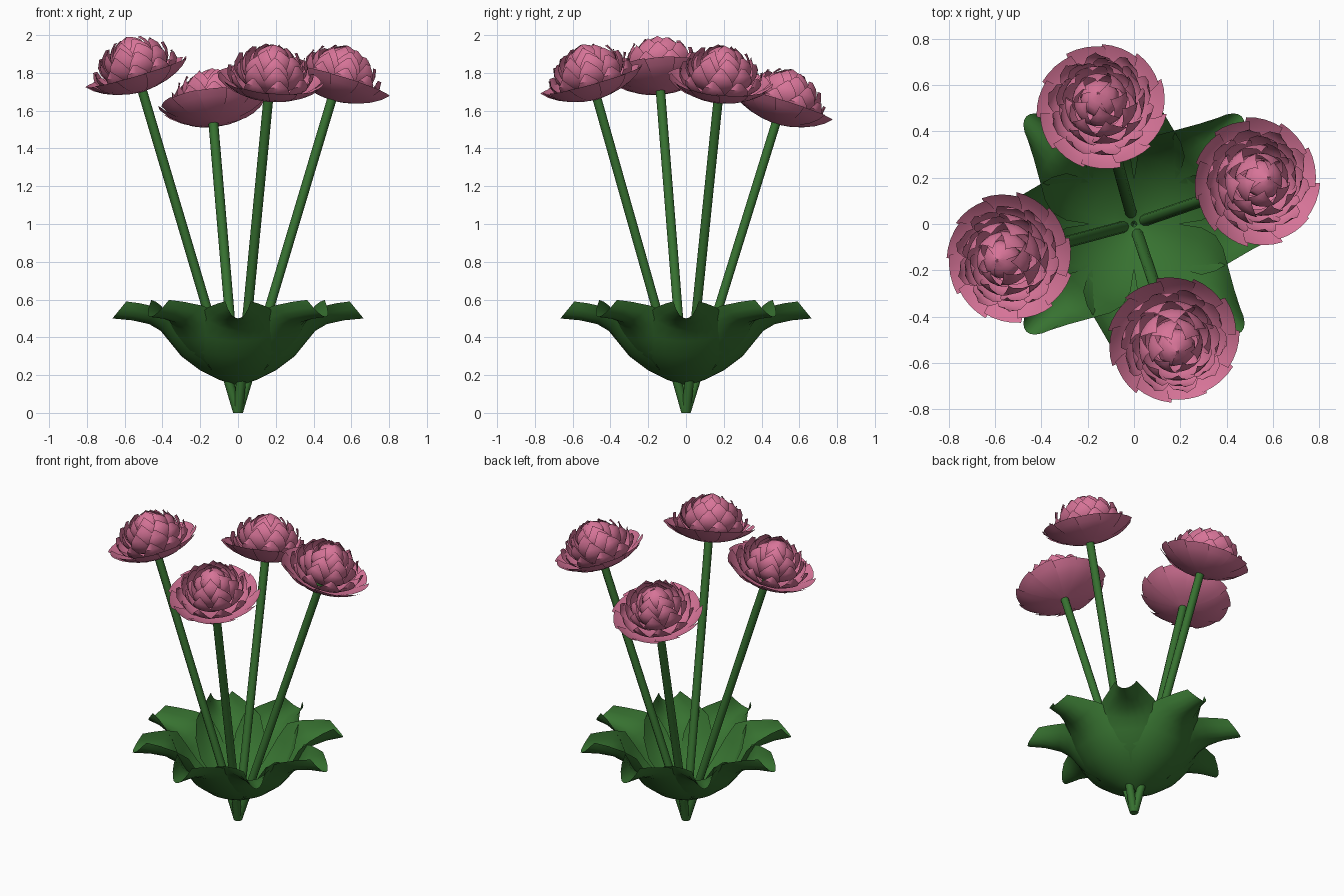
import bpy, bmesh, math, random
from mathutils import Vector

if "Cube" in bpy.data.objects:
    bpy.data.objects.remove(bpy.data.objects["Cube"])

random.seed(4)


def material(name, rgb):
    m = bpy.data.materials.new(name)
    m.diffuse_color = (*rgb, 1)
    m.use_nodes = True
    m.node_tree.nodes["Principled BSDF"].inputs["Base Color"].default_value = m.diffuse_color
    return m


PINK = material("petal pink", (0.68, 0.175, 0.315))
GREEN = material("leaf green", (0.038, 0.168, 0.03))


def finish(bm, name, mat, angle):
    me = bpy.data.meshes.new(name)
    bm.to_mesh(me)
    bm.free()
    me.materials.append(mat)
    ob = bpy.data.objects.new(name, me)
    bpy.context.collection.objects.link(ob)
    bpy.ops.object.select_all(action='DESELECT')
    ob.select_set(True)
    bpy.context.view_layer.objects.active = ob
    bpy.ops.object.shade_smooth_by_angle(angle=math.radians(angle))
    return ob


def blade(bm, path, phi, n, twist=0.0):
    """Curved petal or leaf round the z axis.
    path rows: radius, height, half angle, edge rise, edge pull-in; twist makes neighbours overlap."""
    rows = []
    for i, (r, z, half, rise, pull) in enumerate(path):
        row = []
        for k in range(n + 1):
            u = 2 * k / n - 1
            a = phi + math.radians(half) * u
            rr = r + twist * u * i / len(path) - pull * u * u
            row.append(bm.verts.new((rr * math.cos(a), rr * math.sin(a), z + rise * u * u)))
        rows.append(row)
    for a, b in zip(rows, rows[1:]):
        for k in range(n):
            bm.faces.new((a[k], a[k + 1], b[k + 1], b[k]))


# Leaf bowl: two whorls of four overlapping leaves with flared, channelled, rounded tips
LEAF = [(0.02, 0.15, 50), (0.1, 0.175, 48), (0.2, 0.225, 45), (0.3, 0.3, 42), (0.365, 0.38, 37),
        (0.41, 0.435, 30), (0.47, 0.47, 20), (0.56, 0.49, 11.5), (0.665, 0.5, 6.5)]
for i in range(8):
    shift = 0.008 * (i % 2)
    path = [(r - shift, z + shift, half, 0.09 * min(1, (j / 5) ** 3), 0.07 * (j / 8) ** 6)
            for j, (r, z, half) in enumerate(LEAF)]
    bm = bmesh.new()
    blade(bm, path, math.pi / 4 * i, 8)
    finish(bm, f"leaf_{i + 1}", GREEN, 30)

# Petal rings from skirt to heart: count, tip narrowing, then base, belly and tip as radius, height
RINGS = [(11, 0.15, (0.015, 0), (0.2, 0.02), (0.278, 0.11)),
         (10, 0.9, (0.05, 0.02), (0.25, 0.06), (0.222, 0.165)),
         (9, 0.9, (0.08, 0.05), (0.23, 0.12), (0.175, 0.225)),
         (8, 0.9, (0.12, 0.1), (0.195, 0.19), (0.125, 0.262)),
         (6, 0.9, (0.1, 0.15), (0.15, 0.225), (0.065, 0.287)),
         (3, 0.2, (0.08, 0.2), (0.105, 0.27), (0, 0.302))]


def flower_head(name, base, spin):
    bm = bmesh.new()
    for j, (count, narrow, *ctrl) in enumerate(RINGS):
        a, b, c = map(Vector, ctrl)
        for i in range(count):
            s = random.uniform(0.98, 1.01)
            path = []
            for q in range(6):
                t = q / 5
                p = a * (1 - t) ** 2 + b * 2 * t * (1 - t) + c * t * t
                path.append((p.x * s, p.y, 230 / count * (1 - narrow * t ** 3), 0, 0))
            blade(bm, path, spin + math.tau * (i + 0.5 * (j % 2)) / count, 4, 0.01)
    head = finish(bm, name, PINK, 30)
    head.location = base
    head.rotation_mode = 'QUATERNION'
    head.rotation_quaternion = Vector((0, 0, 1)).rotation_difference(base)


def stem(name, top, radius=0.026, sides=10):
    bm = bmesh.new()
    low, high = [[bm.verts.new(c + Vector((radius * math.cos(math.tau * k / sides),
                                           radius * math.sin(math.tau * k / sides), 0)))
                  for k in range(sides)] for c in (Vector(), top * 1.02)]
    for k in range(sides):
        m = (k + 1) % sides
        bm.faces.new((low[k], low[m], high[m], high[k]))
    bm.faces.new(low[::-1])
    bm.faces.new(high)
    finish(bm, name, GREEN, 40)


# Four stems fanning out from the foot, each with a flower head along its axis
FLOWERS = {"left": (-0.505, -0.135, 1.7), "back": (-0.13, 0.475, 1.53),
           "right": (0.495, 0.17, 1.655), "front": (0.16, -0.47, 1.66)}
for n, (side, top) in enumerate(FLOWERS.items()):
    top = Vector(top)
    stem(f"{side}_stem", top)
    flower_head(f"{side}_flower", top, n * 0.7)
